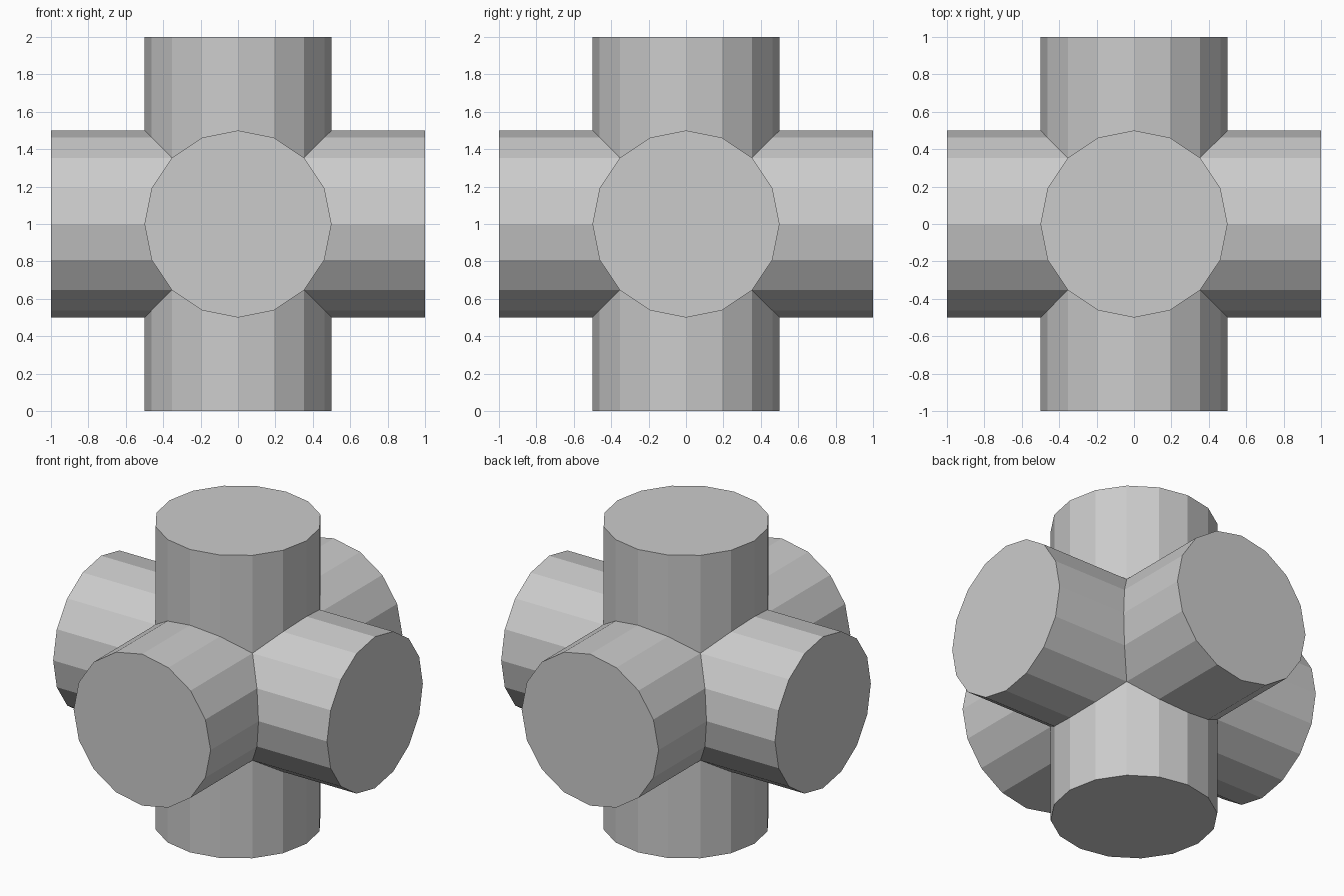
import bpy, bmesh, math
from mathutils import Matrix, Vector

if "Cube" in bpy.data.objects:
    bpy.data.objects.remove(bpy.data.objects["Cube"])

SIDES, RADIUS, REACH = 16, 0.5, 1.0
bm = bmesh.new()


def add_arm(rot):
    """One capped 16-sided arm along +z, mitred where it meets its neighbours."""
    inner, outer = [], []
    for i in range(SIDES):
        a = 2 * math.pi * i / SIDES
        x, y = RADIUS * math.cos(a), RADIUS * math.sin(a)
        inner.append(bm.verts.new(rot @ Vector((x, y, max(abs(x), abs(y))))))
        outer.append(bm.verts.new(rot @ Vector((x, y, REACH))))
    for i in range(SIDES):
        j = (i + 1) % SIDES
        bm.faces.new((inner[i], inner[j], outer[j], outer[i]))
    bm.faces.new(outer)


# Up and down arms, then four horizontal arms
for angle in (0, 180):
    add_arm(Matrix.Rotation(math.radians(angle), 3, 'X'))
for k in range(4):
    turn = Matrix.Rotation(k * math.pi / 2, 3, 'Z')
    add_arm(turn @ Matrix.Rotation(math.pi / 2, 3, 'X'))

# Weld the mitred seams into one closed shell and stand it on the floor
bmesh.ops.remove_doubles(bm, verts=bm.verts, dist=0.0005)
bmesh.ops.recalc_face_normals(bm, faces=bm.faces)
bmesh.ops.translate(bm, verts=bm.verts, vec=(0, 0, REACH))

mesh = bpy.data.meshes.new("six_way_pipe_cross")
bm.to_mesh(mesh)
bm.free()
obj = bpy.data.objects.new("six_way_pipe_cross", mesh)
bpy.context.collection.objects.link(obj)
